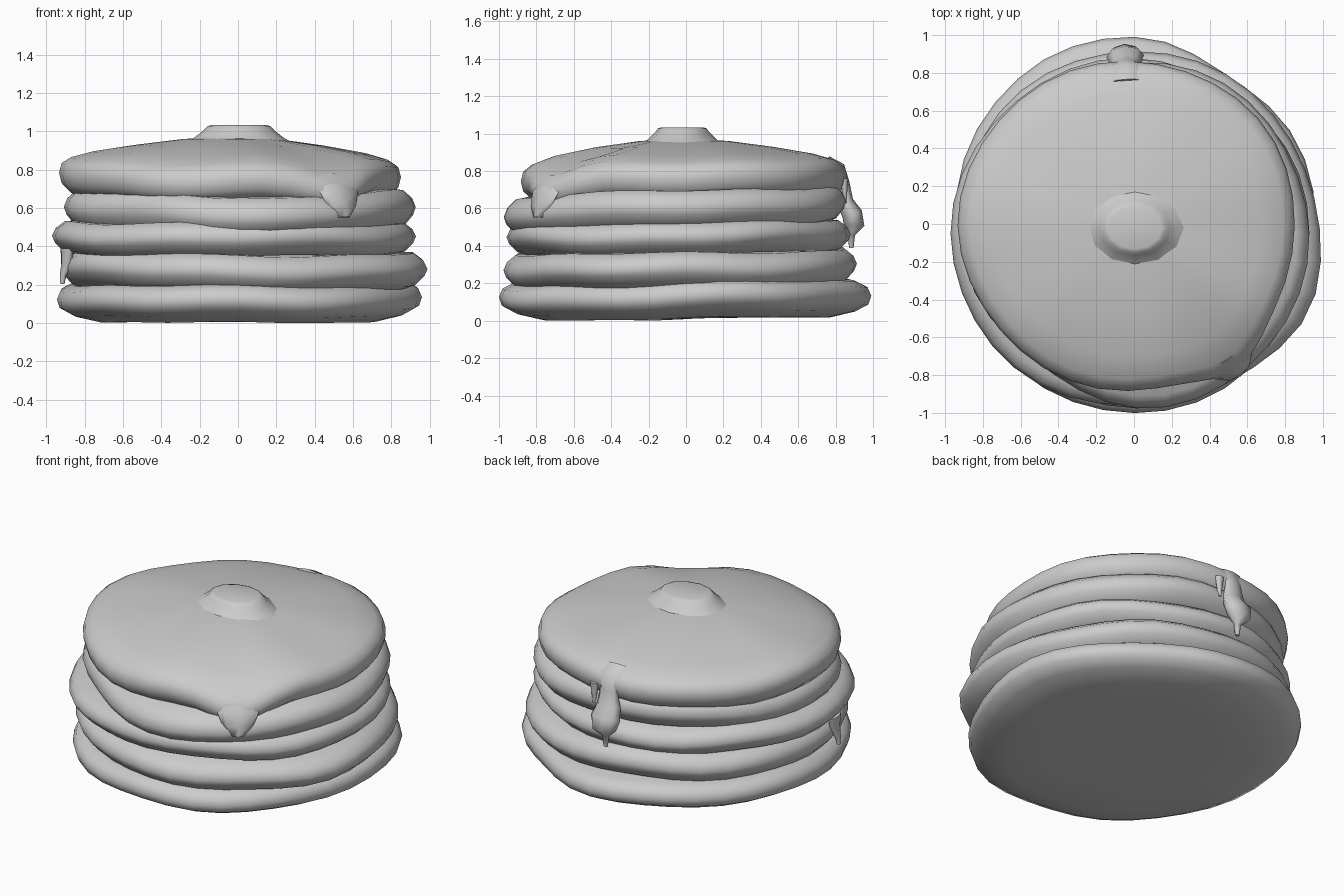
import bpy, bmesh
from math import sin, cos, pi, radians, hypot, exp

if "Cube" in bpy.data.objects:
    bpy.data.objects.remove(bpy.data.objects["Cube"])


def finish(name, bm, angle=50):
    bmesh.ops.recalc_face_normals(bm, faces=bm.faces)
    mesh = bpy.data.meshes.new(name)
    bm.to_mesh(mesh)
    bm.free()
    ob = bpy.data.objects.new(name, mesh)
    bpy.context.collection.objects.link(ob)
    bpy.ops.object.select_all(action='DESELECT')
    ob.select_set(True)
    bpy.context.view_layer.objects.active = ob
    bpy.ops.object.shade_smooth_by_angle(angle=radians(angle))
    return ob


def bridge(bm, rings):
    n = len(rings[0])
    for a, b in zip(rings, rings[1:]):
        for i in range(n):
            j = (i + 1) % n
            bm.faces.new((a[i], a[j], b[j], b[i]))
    bm.faces.new(rings[0][::-1])
    bm.faces.new(rings[-1])


def disc(name, x0, x1, y0, y1, profile, tilt=(0, 0), phase=0, wave=1, sides=36, bumps=()):
    """Wavy round slab; profile is (radius fraction, height).
    Each bump is (azimuth, angular width, outward push, lift of the rim)."""
    cx, cy, rx, ry = (x0 + x1) / 2, (y0 + y1) / 2, (x1 - x0) / 2, (y1 - y0) / 2
    bm = bmesh.new()
    rings = []
    for u, z in profile:
        ring = []
        for i in range(sides):
            a = 2 * pi * i / sides
            r = u * (1 + wave * (0.006 * sin(3 * a + phase) + 0.006 * sin(5 * a + 2 * phase)))
            lift = wave * u * u * (0.008 * sin(3 * a + 2 * phase) + 0.006 * sin(7 * a + phase))
            for azimuth, width, push, dz in bumps:
                d = (a - radians(azimuth) + pi) % (2 * pi) - pi
                g = exp(-(d / width) ** 2 / 2) * u ** 4
                r += g * push
                lift += g * dz
            x, y = rx * r * cos(a), ry * r * sin(a)
            lift += tilt[0] * x + tilt[1] * y
            ring.append(bm.verts.new((cx + x, cy + y, max(0, z + lift))))
        rings.append(ring)
    bridge(bm, rings)
    return finish(name, bm, 60)


def run(name, azimuth, path, sides=8):
    """Syrup run; path is (radius, height, half width, half thickness)."""
    a = radians(azimuth)
    bm = bmesh.new()
    rings = []
    for k, (r, z, w, t) in enumerate(path):
        p, q = path[max(0, k - 1)], path[min(len(path) - 1, k + 1)]
        dr, dz = q[0] - p[0], q[1] - p[1]
        d = hypot(dr, dz)
        nr, nz = -dz / d, dr / d
        ring = []
        for i in range(sides):
            s = 2 * pi * i / sides
            side, out = w * cos(s), t * sin(s)
            rr = r + nr * out
            ring.append(bm.verts.new((rr * cos(a) - side * sin(a),
                                      rr * sin(a) + side * cos(a), z + nz * out)))
        rings.append(ring)
    bridge(bm, rings)
    return finish(name, bm, 80)


# Middle pancakes: name, x and y extents, z range, tilt, wave phase, bumps
SHAPE = [(0.5, 0), (0.88, 0), (0.94, 0.12), (0.985, 0.36), (1, 0.55),
         (0.98, 0.77), (0.93, 0.97), (0.5, 1)]
for name, x0, x1, y0, y1, z0, z1, tilt, phase, bumps in (
        ("pancake_2", -0.93, 0.96, -0.97, 0.92, 0.18, 0.375, (-0.01, 0.015), 1.2,
         [(-28, 0.28, 0.07, 0)]),
        ("pancake_3", -0.97, 0.93, -0.97, 0.87, 0.355, 0.535, (0.0, 0.01), 2.9, []),
        ("pancake_4", -0.91, 0.93, -0.97, 0.86, 0.49, 0.70, (0.0, 0.03), 4.4,
         [(-132, 0.35, -0.06, 0), (-80, 0.3, 0.01, -0.02)])):
    disc(name, x0, x1, y0, y1, [(u, z0 + v * (z1 - z0)) for u, v in SHAPE],
         tilt, phase, bumps=bumps)

# Bottom pancake with its flat base
disc("pancake_1", -0.95, 0.955, -1.0, 0.995,
     [(0.5, 0.012), (0.77, 0.012), (0.91, 0.045), (0.985, 0.085), (1, 0.13),
      (0.98, 0.175), (0.92, 0.205), (0.5, 0.21)], (0, 0.015), 0.3,
     bumps=[(58, 0.25, -0.05, 0), (118, 0.2, 0.015, 0)])

# Domed top pancake; its syrup glaze sags over the front right rim
disc("pancake_5", -0.925, 0.86, -0.88, 0.865,
     [(0.5, 0.66), (0.93, 0.67), (0.985, 0.72), (1, 0.775), (0.985, 0.825), (0.93, 0.857),
      (0.8, 0.89), (0.55, 0.928), (0.28, 0.96), (0.05, 0.972)], (0.0, 0), 5.5,
     bumps=[(-53, 0.17, 0.09, -0.09), (-95, 0.6, 0, -0.035)])

# Melting butter pat
disc("butter", -0.26, 0.27, -0.23, 0.19,
     [(1.05, 0.94), (0.87, 0.97), (0.7, 1.005), (0.62, 1.028), (0.54, 1.034)],
     wave=0, sides=12)

# Tip of the front right syrup run
run("front_syrup_run", -55,
    [(0.85, 0.76, 0.12, 0.03), (0.92, 0.68, 0.12, 0.035), (0.945, 0.61, 0.09, 0.035),
     (0.955, 0.55, 0.04, 0.03)])

# Syrup run and drips at the back
run("back_syrup_run", 93,
    [(0.76, 0.865, 0.07, 0.015), (0.83, 0.825, 0.08, 0.02), (0.85, 0.74, 0.06, 0.025),
     (0.85, 0.64, 0.08, 0.045), (0.89, 0.57, 0.10, 0.055), (0.90, 0.51, 0.08, 0.055),
     (0.885, 0.46, 0.022, 0.02), (0.885, 0.39, 0.014, 0.012)])
run("back_small_drip", 86,
    [(0.85, 0.76, 0.03, 0.02), (0.85, 0.70, 0.02, 0.015), (0.85, 0.63, 0.01, 0.01)])

# Small drip on the left side
run("left_drip", 195,
    [(0.925, 0.39, 0.07, 0.03), (0.925, 0.31, 0.05, 0.03),
     (0.945, 0.25, 0.02, 0.018), (0.95, 0.205, 0.012, 0.012)])
